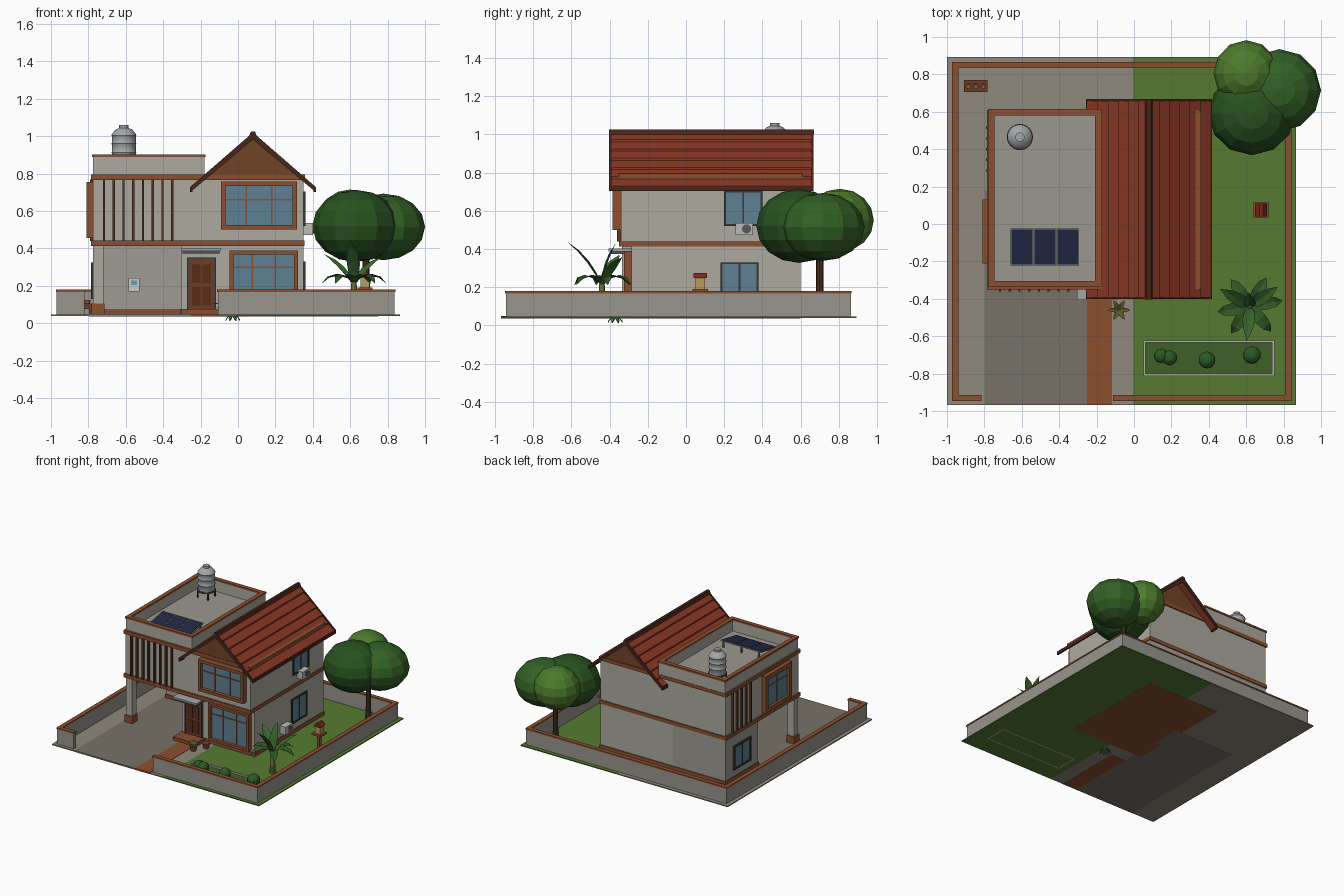
import bpy, bmesh, math
from mathutils import Vector

if "Cube" in bpy.data.objects:
    bpy.data.objects.remove(bpy.data.objects["Cube"])

mats = {}
def paint(ob, col):
    if col not in mats:
        m = bpy.data.materials.new("colour_" + col)
        rgb = [(int(col[i:i + 2], 16) / 255) ** 2.2 for i in (0, 2, 4)]
        m.diffuse_color = (*rgb, 1)
        m.use_nodes = True
        m.node_tree.nodes["Principled BSDF"].inputs["Base Color"].default_value = m.diffuse_color
        mats[col] = m
    ob.data.materials.append(mats[col])

def finish(name, bm, col, smooth=False):
    bmesh.ops.recalc_face_normals(bm, faces=bm.faces)
    me = bpy.data.meshes.new(name)
    bm.to_mesh(me)
    bm.free()
    ob = bpy.data.objects.new(name, me)
    bpy.context.collection.objects.link(ob)
    paint(ob, col)
    if smooth:
        bpy.ops.object.select_all(action='DESELECT')
        ob.select_set(True)
        bpy.context.view_layer.objects.active = ob
        bpy.ops.object.shade_smooth_by_angle(angle=math.radians(40))
    return ob

def boxes(name, col, *bounds):
    bm = bmesh.new()
    for x0, x1, y0, y1, z0, z1 in bounds:
        vs = bmesh.ops.create_cube(bm, size=1)['verts']
        bmesh.ops.scale(bm, vec=(x1 - x0, y1 - y0, z1 - z0), verts=vs)
        bmesh.ops.translate(bm, vec=((x0 + x1) / 2, (y0 + y1) / 2, (z0 + z1) / 2), verts=vs)
    return finish(name, bm, col)

def prism(name, col, pts, y0, y1):
    """xz outline extruded along y"""
    bm = bmesh.new()
    f = bm.faces.new([bm.verts.new((x, y0, z)) for x, z in pts])
    ext = bmesh.ops.extrude_face_region(bm, geom=[f])['geom']
    bmesh.ops.translate(bm, vec=(0, y1 - y0, 0), verts=[v for v in ext if isinstance(v, bmesh.types.BMVert)])
    return finish(name, bm, col)

def lathe(name, col, prof, x, y, segs=24, smooth=True):
    bm = bmesh.new()
    vs = [bm.verts.new((r, 0, z)) for r, z in prof]
    es = [bm.edges.new(p) for p in zip(vs, vs[1:])]
    bmesh.ops.spin(bm, geom=vs + es, cent=(0, 0, 0), axis=(0, 0, 1), angle=math.tau, steps=segs)
    bmesh.ops.remove_doubles(bm, verts=bm.verts, dist=1e-4)
    bmesh.ops.translate(bm, vec=(x, y, 0), verts=bm.verts)
    return finish(name, bm, col, smooth)

def blob(name, col, c, r, u=12, v=8):
    bm = bmesh.new()
    bmesh.ops.create_uvsphere(bm, u_segments=u, v_segments=v, radius=1)
    bmesh.ops.scale(bm, vec=r, verts=bm.verts)
    bmesh.ops.translate(bm, vec=c, verts=bm.verts)
    return finish(name, bm, col)

def ring(x0, x1, y0, y1, z0, z1, t):
    """four bars round a rectangle"""
    return [(x0, x1, y0, y0 + t, z0, z1), (x0, x1, y1 - t, y1, z0, z1),
            (x0, x0 + t, y0 + t, y1 - t, z0, z1), (x1 - t, x1, y0 + t, y1 - t, z0, z1)]

def window(name, axis, wall, out, u0, u1, z0, z1, t, depth, col, nv=1, hz=None):
    def b(a0, a1, c0, c1, d0, d1):
        f0, f1 = sorted((wall + out * d0, wall + out * d1))
        return (a0, a1, f0, f1, c0, c1) if axis == 'y' else (f0, f1, a0, a1, c0, c1)
    bars = [b(u0, u1, z0, z0 + t, -.01, depth), b(u0, u1, z1 - t, z1, -.01, depth),
            b(u0, u0 + t, z0 + t, z1 - t, -.01, depth), b(u1 - t, u1, z0 + t, z1 - t, -.01, depth)]
    boxes(name + "_frame", col, *bars)
    g = depth * .4
    boxes(name + "_glass", "5F7F90", b(u0 + t, u1 - t, z0 + t, z1 - t, -.01, g))
    mull = [b(u - .004, u + .004, z0 + t, z1 - t, 0, g + .005)
            for u in (u0 + (u1 - u0) * (i + 1) / (nv + 1) for i in range(nv))]
    if hz:
        mull.append(b(u0 + t, u1 - t, hz - .004, hz + .004, 0, g + .005))
    boxes(name + "_mullions", col, *mull)

def leaves(name, col, base, specs, width):
    """specs: heading, start pitch, length, droop in degrees"""
    bm = bmesh.new()
    for az, pitch, length, droop in specs:
        h = Vector((math.cos(math.radians(az)), math.sin(math.radians(az)), 0))
        side = Vector((-h.y, h.x, 0))
        p, prev = Vector(base), None
        for i, w in enumerate((.12, .8, 1, .75, .04)):
            a = math.radians(pitch - droop * i / 4)
            up = Vector((0, 0, 1)) * math.cos(a) - h * math.sin(a)
            row = [bm.verts.new(p + side * s * w * width + up * abs(s) * w * width * .3) for s in (-1, 0, 1)]
            if prev:
                for k in (0, 1):
                    bm.faces.new((prev[k], prev[k + 1], row[k + 1], row[k]))
            prev = row
            p = p + (h * math.cos(a) + Vector((0, 0, 1)) * math.sin(a)) * length / 4
    return finish(name, bm, col)

WALL, TRIM, DARK, ROOF, GREY = "ABA89D", "8B5033", "4A2A1E", "8A3B2A", "97948C"

# Ground zones
boxes("paving", "8F887C", (-1, -.005, -.968, .893, .038, .046))
boxes("lawn", "577A35", (-.005, .866, -.968, .893, .038, .046))
boxes("driveway", "777067", (-.797, -.25, -.968, .18, .037, .048))
boxes("front_path", TRIM, (-.25, -.118, -.968, -.4, .037, .049))
boxes("house_floor", TRIM, (-.305, .35, -.285, .6, .037, .05))

# Boundary wall with coping, open at the drive
def boundary(z0, z1, e):
    return [(-.97 - e, -.943 + e, -.943, .863 + e, z0, z1), (.81 - e, .837 + e, -.943, .863 + e, z0, z1),
            (-.943, .81, .837 - e, .863 + e, z0, z1), (-.97 - e, -.82 + e, -.943 - e, -.917 + e, z0, z1),
            (-.107 - e, .837 + e, -.943 - e, -.917 + e, z0, z1)]
boxes("boundary_wall", GREY, *boundary(.045, .17, 0))
boxes("boundary_coping", TRIM, *boundary(.168, .179, .004))

# House body
boxes("ground_floor", WALL, (-.305, .35, -.285, .6, .046, .42))
boxes("rear_room", "9D9A91", (-.775, -.305, .18, .6, .046, .42))
boxes("upper_floor", WALL, (-.775, .35, -.34, .6, .42, .78))
boxes("floor_band", TRIM, (-.787, .356, -.35, .608, .412, .442))
boxes("eaves_band", TRIM, (-.787, .358, -.35, .61, .766, .795))
boxes("skirting", TRIM, (-.31, .356, -.291, .606, .046, .076), (-.781, -.3, .174, .606, .046, .076))
boxes("carport_post", WALL, (-.775, -.72, -.335, -.28, .046, .42))
boxes("carport_post_base", TRIM, (-.782, -.713, -.342, -.273, .046, .105))

# Flat roof
boxes("flat_roof_deck", "9A968D", (-.77, -.18, -.33, .6, .78, .803))
boxes("parapet", WALL, *ring(-.775, -.18, -.333, .608, .79, .89, .026))
boxes("parapet_coping", TRIM, *ring(-.781, -.175, -.338, .614, .888, .902, .034))

# Gable roof: lapped tile rows on both slopes
RX, RZ, HALF, DROP, N = .08, 1.012, .33, .29, 6
prism("gable", "70452B", [(RX - .258, .77), (RX + .258, .77), (RX, RZ - .025)], -.346, .604)
for s, side in ((-1, "left"), (1, "right")):
    top = []
    for i in range(N):
        a, b = i / N, (i + 1) / N
        top += [(RX + s * HALF * a, RZ - DROP * a - .004), (RX + s * HALF * b, RZ - DROP * b + .008)]
    under = [(RX + s * HALF, RZ - DROP - .014), (RX, RZ - .024)]
    prism("roof_tiles_" + side, ROOF, top + under, -.392, .658)
    board = [(RX, RZ + .008), (RX + s * (HALF + .004), RZ - DROP + .008),
             (RX + s * (HALF + .004), RZ - DROP - .02), (RX, RZ - .03)]
    prism("barge_board_front_" + side, DARK, board, -.402, -.39)
    prism("barge_board_back_" + side, DARK, board, .656, .668)
    ex = RX + s * HALF
    boxes("eave_board_" + side, DARK, (ex - .006, ex + .006, -.4, .666, RZ - DROP - .02, RZ - DROP + .006))
prism("ridge_cap", DARK, [(RX - .02, RZ - .012), (RX - .011, RZ + .014), (RX + .011, RZ + .014), (RX + .02, RZ - .012)], -.403, .669)

# Windows
window("upper_front_window", 'y', -.34, -1, -.092, .315, .5, .757, .024, .045, TRIM, 2, .66)
window("lower_front_window", 'y', -.285, -1, -.045, .32, .085, .388, .02, .04, TRIM, 2, .3)
window("left_bay_window", 'x', -.775, -1, -.21, .13, .455, .755, .035, .035, TRIM, 1, .65)
window("left_lower_window", 'x', -.775, -1, .28, .5, .13, .325, .014, .012, "3A3A38")
window("right_upper_window", 'x', .35, 1, .2, .4, .52, .705, .01, .012, "3A3A38")
window("right_lower_window", 'x', .35, 1, .18, .38, .13, .33, .01, .012, "3A3A38")

# Slatted screens
boxes("front_slats", "5A3727", *[(-.722 + i * .052, -.71 + i * .052, -.36, -.338, .44, .768) for i in range(8)])
boxes("left_slats", "5A3727", *[(-.79, -.773, .28 + i * .057, .292 + i * .057, .44, .768) for i in range(5)])

# Entrance
boxes("door", "6E3E29", (-.262, -.13, -.295, -.28, .075, .34))
boxes("door_panels", "5A3020", *[(-.245 + i * .055, -.2 + i * .055, -.299, -.29, z, z + .1) for i in (0, 1) for z in (.095, .215)])
boxes("door_frame", "4A4642", (-.274, -.262, -.3, -.28, .075, .352), (-.13, -.118, -.3, -.28, .075, .352), (-.262, -.13, -.3, -.28, .34, .352))
boxes("door_step", TRIM, (-.305, -.1, -.4, -.285, .046, .075))
boxes("door_canopy", "A5A5A2", (-.305, -.092, -.405, -.28, .387, .401))
boxes("door_canopy_soffit", "55565A", (-.297, -.1, -.396, -.28, .373, .387))
boxes("wall_charger", "C9CCC8", (-.585, -.527, .16, .182, .17, .242))
boxes("wall_charger_screen", "5FA3A8", (-.572, -.54, .156, .162, .205, .228))

# Air conditioner units on the right wall
for nm, y, z in (("upper", .305, .505), ("lower", .085, .14)):
    boxes(nm + "_ac_unit", "B9B9B4", (.348, .402, y - .046, y + .046, z - .032, z + .032))
    fan = lathe(nm + "_ac_fan", "5A5A5A", [(0, 0), (.024, 0), (.024, .004), (0, .004)], 0, 0, 16)
    fan.rotation_euler = (0, math.pi / 2, 0)
    fan.location = (.401, y + .012, z)

# Water tank on a stand
lathe("water_tank", "A2A4A6", [(0, .868), (.064, .868), (.064, .91), (.067, .914), (.064, .918), (.064, .955), (.067, .96),
      (.064, .965), (.064, 1.0), (.067, 1.005), (.064, 1.012), (.045, 1.035), (.025, 1.044), (.025, 1.06), (0, 1.06)], -.61, .465)
lathe("tank_platform", "4A4A4A", [(0, .856), (.07, .856), (.07, .868), (0, .868)], -.61, .465)
boxes("tank_legs", "3A3A3A", *[(-.615 + i, -.605 + i, .46 + j, .47 + j, .8, .858) for i in (-.046, .046) for j in (-.046, .046)])

# Solar panels, tilted to the front
for i in range(3):
    x = -.66 + i * .123
    for nm, col, e, h in (("frame", "8C8F94", 0, 0), ("cells", "272D49", .005, .003)):
        p = boxes(f"solar_{nm}_{i + 1}", col, (x + e, x + .119 - e, -.1 + e, .1 - e, h, h + .008))
        p.rotation_euler = (math.radians(10), 0, 0)
        p.location = (0, -.122, .836)
boxes("solar_supports", "6A6A6A", *[(x, x + .01, -.04, -.03, .8, .848) for x in (-.64, -.48, -.32)])

# Tree
lathe("tree_trunk", "4B3423", [(0, .04), (.028, .04), (.02, .15), (.018, .45), (0, .45)], .685, .7, 8)
blob("tree_crown_right", "36602A", (.778, .715, .515), (.222, .22, .178))
blob("tree_crown_front", "2C5224", (.63, .59, .52), (.232, .222, .193))
blob("tree_crown_back", "4E7A30", (.60, .805, .55), (.175, .178, .165))

# Banana plant
lathe("banana_stem", "5C6B35", [(0, .045), (.024, .045), (.014, .22), (0, .24)], .62, -.44, 8)
leaves("banana_leaves_upper", "3C6A30", (.62, -.44, .2),
       [(150, 50, .25, 20), (35, 50, .24, 25), (265, 62, .3, 25), (95, 80, .24, 20)], .034)
leaves("banana_leaves_lower", "34592A", (.62, -.44, .21),
       [(a, 40, .2, 105) for a in (10, 60, 125, 190, 235, 310)], .034)

# Planting bed with shrubs
boxes("bed_edging", "B4B2AA", *ring(.05, .75, -.812, -.622, .037, .066, .012))
boxes("bed_planting", "41602D", (.06, .74, -.8, -.632, .044, .054))
for i, (x, y, r) in enumerate(((.145, -.705, .04), (.19, -.715, .042), (.39, -.727, .047), (.63, -.7, .05))):
    blob(f"shrub_{i + 1}", "2F5A2B", (x, y, .05 + r * .8), (r, r, r * .9), 10, 7)

# Potted plants by the door
for i, (x, y) in enumerate(((-.08, -.46), (-.028, -.37))):
    lathe(f"plant_pot_{i + 1}", "7A4A30", [(0, .046), (.02, .046), (.03, .09), (.024, .09), (0, .084)], x, y, 10)
leaves("door_plant_leaves", "5E5A30", (-.08, -.46, .085), [(a, 40, .065, 60) for a in range(0, 360, 60)], .012)
leaves("drooping_plant_leaves", "3C6A30", (-.028, -.37, .045), [(a, -20, .056, 50) for a in range(20, 380, 45)], .009)

# Garden shrine on a pedestal
boxes("shrine_pedestal", TRIM, (.668, .692, .063, .087, .045, .18), (.64, .72, .035, .115, .176, .19))
boxes("shrine_house", "B59A5A", (.656, .704, .051, .099, .19, .25))
prism("shrine_roof", "7A2B22", [(.648, .248), (.712, .248), (.69, .275), (.67, .275)], .04, .11)

# Trough with three pots in the back corner
boxes("pot_trough", "6B402B", (-.91, -.782, .705, .77, .075, .105),
      *[(x, x + .012, y, y + .012, .046, .076) for x in (-.908, -.796) for y in (.707, .756)])
for i in range(3):
    lathe(f"trough_pot_{i + 1}", "8A5A35", [(0, .1), (.014, .1), (.017, .125), (.011, .125), (0, .115)], -.886 + i * .04, .737, 10)
